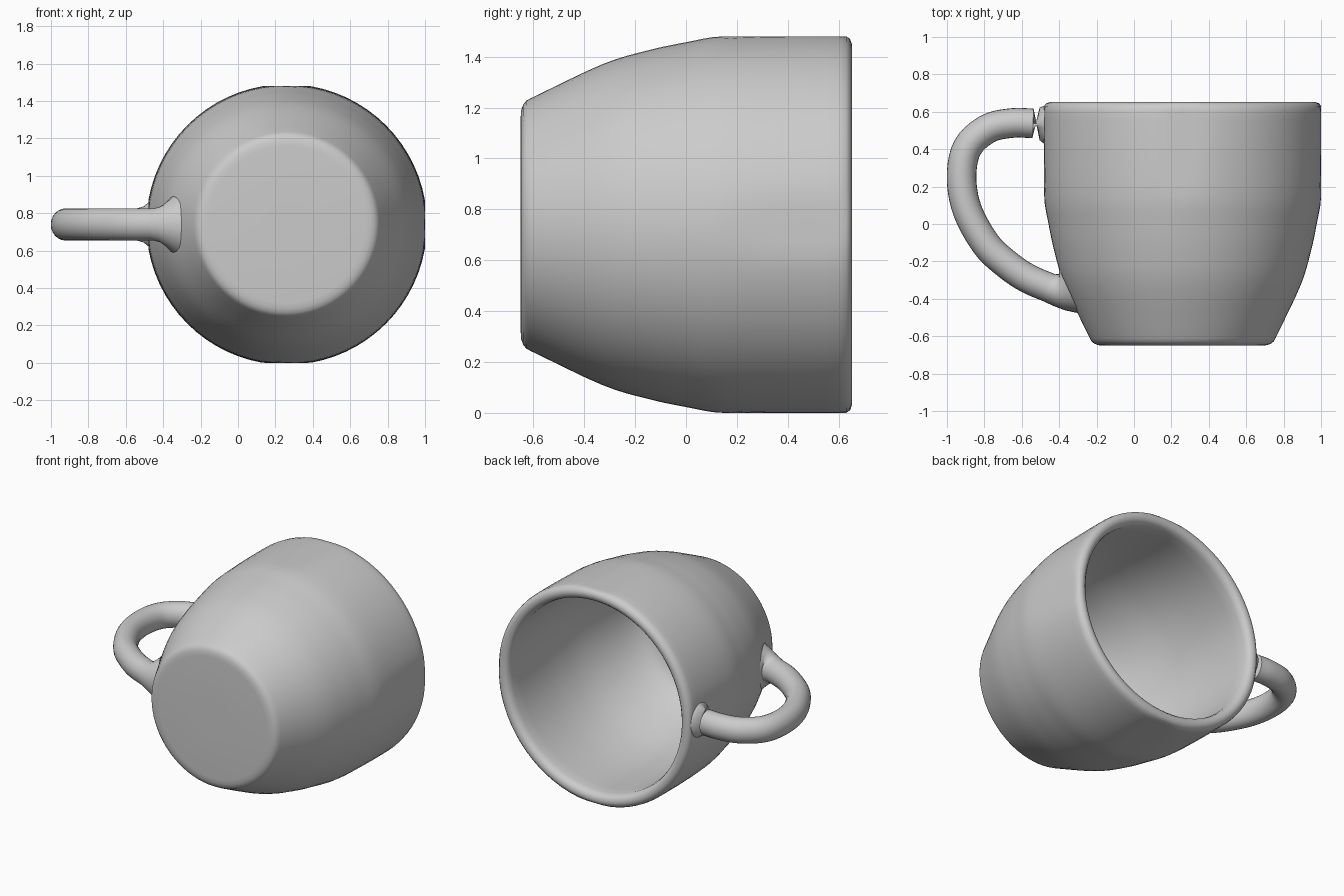
import bpy, bmesh, math
from mathutils import Vector
from mathutils.geometry import interpolate_bezier

if "Cube" in bpy.data.objects:
    bpy.data.objects.remove(bpy.data.objects["Cube"])

CX, CZ = 0.26, 0.74      # axis of the mug, which lies along y
LIMIT = 0.74             # slight flats on the outer wall

clay = bpy.data.materials.new("grey clay")
clay.diffuse_color = (0.6, 0.6, 0.6, 1)
clay.use_nodes = True
clay.node_tree.nodes["Principled BSDF"].inputs["Base Color"].default_value = clay.diffuse_color


def catmull(points, steps):
    """Smooth path through the points."""
    pts = [Vector(p) for p in points]
    pts = [2 * pts[0] - pts[1]] + pts + [2 * pts[-1] - pts[-2]]
    out = []
    for a, b, c, d in zip(pts, pts[1:], pts[2:], pts[3:]):
        out += interpolate_bezier(b, b + (c - a) / 6, c - (d - b) / 6, c, steps + 1)[:-1]
    return out + [pts[-2]]


def skin(name, rings, angle):
    """Join rings of points into a closed smooth surface."""
    bm = bmesh.new()
    loops = [[bm.verts.new(p) for p in ring] for ring in rings]
    n = len(loops[0])
    for a, b in zip(loops, loops[1:]):
        for i in range(n):
            j = (i + 1) % n
            bm.faces.new((a[i], a[j], b[j], b[i]))
    bm.faces.new(loops[0])
    bm.faces.new(loops[-1])
    bmesh.ops.recalc_face_normals(bm, faces=bm.faces)
    mesh = bpy.data.meshes.new(name)
    bm.to_mesh(mesh)
    bm.free()
    mesh.materials.append(clay)
    obj = bpy.data.objects.new(name, mesh)
    bpy.context.collection.objects.link(obj)
    bpy.ops.object.select_all(action='DESELECT')
    obj.select_set(True)
    bpy.context.view_layer.objects.active = obj
    bpy.ops.object.shade_smooth_by_angle(angle=math.radians(angle))
    return obj


# Mug body: (y, radius) from the base, over the rim, down to the inner floor
outer = catmull([(-0.61, 0.497, 0), (-0.33, 0.63, 0), (-0.15, 0.685, 0),
                 (0, 0.717, 0), (0.15, 0.742, 0), (0.4, 0.75, 0), (0.6, 0.75, 0)], 4)
inner = catmull([(0.6, 0.662, 0), (0.3, 0.665, 0), (0.1, 0.655, 0), (-0.1, 0.625, 0),
                 (-0.33, 0.555, 0), (-0.48, 0.48, 0), (-0.545, 0.4, 0), (-0.56, 0.28, 0)], 4)
profile = ([(-0.65, 0.1), (-0.65, 0.42), (-0.648, 0.45), (-0.64, 0.472), (-0.628, 0.487)]
           + [(p.x, p.y) for p in outer]
           + [(0.63, 0.745), (0.645, 0.73), (0.652, 0.71), (0.645, 0.685), (0.63, 0.67)]
           + [(p.x, p.y) for p in inner] + [(-0.56, 0.1)])


def clamp(v):
    return max(-LIMIT, min(LIMIT, v))


SIDES = 72
rings = []
for y, r in profile:
    rings.append([(CX + clamp(r * math.cos(t)), y, CZ + clamp(r * math.sin(t)))
                  for t in (2 * math.pi * i / SIDES for i in range(SIDES))])
skin("mug_body", rings, 60)

# Handle: centre line in the xy plane, flaring where it meets the wall
path = catmull([(-0.54, 0.538, 0), (-0.65, 0.54, 0), (-0.78, 0.51, 0), (-0.89, 0.41, 0),
                (-0.922, 0.25, 0), (-0.89, 0.07, 0), (-0.79, -0.11, 0),
                (-0.68, -0.215, 0), (-0.57, -0.29, 0), (-0.45, -0.342, 0)], 5)
stations = []
for i, p in enumerate(path):
    d = path[min(i + 1, len(path) - 1)] - path[max(i - 1, 0)]
    stations.append((p, d.normalized(), 0.079, 0.086))
upper = [((-0.445, 0.525, 0), (1, 0, 0), 0.125, 0.15),
         ((-0.475, 0.53, 0), (1, 0, 0), 0.105, 0.12),
         ((-0.505, 0.535, 0), (1, 0, 0), 0.087, 0.096)]
lower = [((-0.415, -0.352, 0), (0.95, -0.2, 0), 0.087, 0.096),
         ((-0.385, -0.357, 0), (0.95, 0.15, 0), 0.106, 0.118),
         ((-0.345, -0.36, 0), (0.91, 0.42, 0), 0.13, 0.15)]
rings = []
for p, d, wide, tall in upper + stations + lower:
    p, d = Vector(p), Vector(d).normalized()
    side = Vector((-d.y, d.x, 0))
    rings.append([p + side * wide * math.cos(t) + Vector((0, 0, CZ + tall * math.sin(t)))
                  for t in (2 * math.pi * i / 24 for i in range(24))])
skin("mug_handle", rings, 70)
